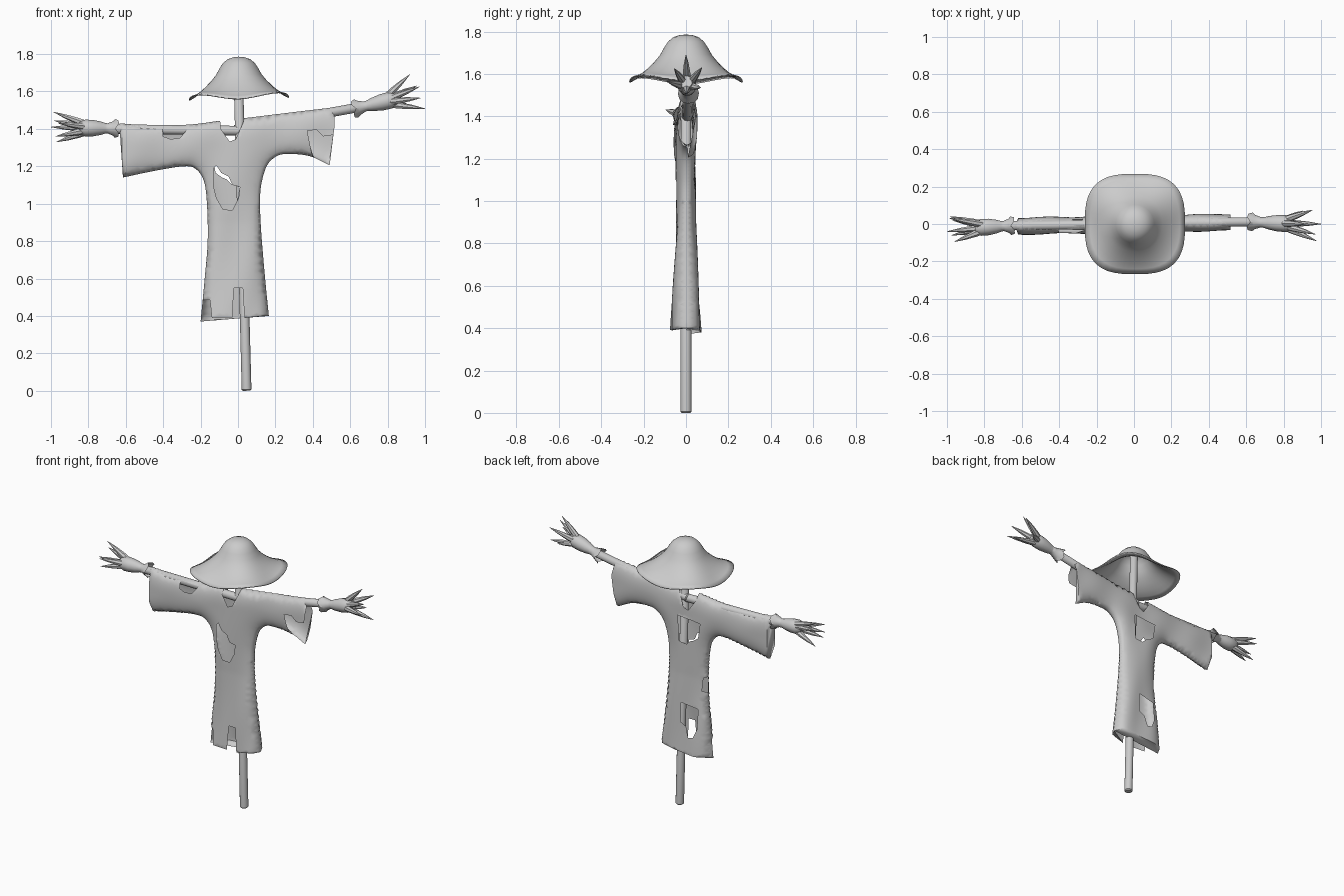
import bpy, bmesh, math
from mathutils import Vector
from mathutils.geometry import delaunay_2d_cdt, intersect_point_line

if "Cube" in bpy.data.objects:
    bpy.data.objects.remove(bpy.data.objects["Cube"])


def finish(name, bm, angle=40):
    bmesh.ops.remove_doubles(bm, verts=bm.verts, dist=1e-4)
    me = bpy.data.meshes.new(name)
    bm.to_mesh(me)
    bm.free()
    for p in me.polygons:
        p.use_smooth = True
    me.set_sharp_from_angle(angle=math.radians(angle))
    ob = bpy.data.objects.new(name, me)
    bpy.context.collection.objects.link(ob)
    return ob


def loft(bm, path, radii, sides=12, jag=0.0, cap_start=True):
    """Round tube through the points of a path, one radius per point."""
    path = [Vector(p) for p in path]
    axis = (path[-1] - path[0]).normalized()
    u = axis.cross(Vector((0, 1, 0.01))).normalized()
    v = axis.cross(u)
    rings = []
    for i, (p, r) in enumerate(zip(path, radii)):
        ring = []
        for k in range(sides):
            a = 2 * math.pi * k / sides
            shift = axis * (jag if i == 0 and k % 3 == 0 else 0)
            ring.append(bm.verts.new(p + (u * math.cos(a) + v * math.sin(a)) * r + shift))
        rings.append(ring)
    for a, b in zip(rings, rings[1:]):
        for k in range(sides):
            j = (k + 1) % sides
            bm.faces.new((a[k], a[j], b[j], b[k]))
    if cap_start:
        bm.faces.new(rings[0][::-1])
    bm.faces.new(rings[-1])
    bmesh.ops.recalc_face_normals(bm, faces=bm.faces)


# Wooden post and the two halves of the cross bar
for name, a, b in (("post", (0.046, 0, 0), (0.0, 0, 1.74)),
                   ("right_bar", (-0.02, 0.005, 1.395), (0.70, 0.012, 1.525)),
                   ("left_bar", (0.02, 0, 1.39), (-0.72, -0.01, 1.4))):
    bm = bmesh.new()
    a, b = Vector(a), Vector(b)
    e = (b - a).normalized() * 0.006
    loft(bm, (a, a + e, b - e, b), (0.02, 0.026, 0.025, 0.02), 14)
    finish(name, bm)

# Gloves: flared ragged cuff, tied wrist, palm and pointed fingers
gloves = {
    "right_glove": ((0.615, 0.012, 1.505), (0.85, 0.0, 1.562),
                    ((0.918, 0.0, 1.69), (0.955, 0.075, 1.63), (0.97, -0.055, 1.625),
                     (0.90, 0.07, 1.535), (0.975, -0.09, 1.565), (1.0, 0.0, 1.508))),
    "left_glove": ((-0.64, -0.008, 1.402), (-0.85, -0.02, 1.405),
                   ((-0.985, 0.03, 1.49), (-0.985, 0.04, 1.445), (-1.0, -0.04, 1.41),
                    (-0.96, -0.095, 1.43), (-0.975, -0.06, 1.36), (-0.97, 0.02, 1.33))),
}
for name, (a, b, tips) in gloves.items():
    bm = bmesh.new()
    a, b = Vector(a), Vector(b)
    steps = (0, 0.14, 0.27, 0.33, 0.45, 0.65, 0.85, 1.0)
    loft(bm, [a.lerp(b, t) for t in steps],
         (0.05, 0.038, 0.027, 0.028, 0.036, 0.044, 0.045, 0.03), 12, 0.018, False)
    for tip in tips:
        tip = Vector(tip)
        axis = (b - a).normalized()
        side = (tip - b) - axis * (tip - b).dot(axis)
        base = b - axis * 0.05 + side * 0.22
        loft(bm, [base.lerp(tip, t) for t in (0, 0.3, 0.65, 1)],
             (0.019, 0.018, 0.012, 0.0012), 7)
    finish(name, bm)

# Wide drooping hat: round crown blending into a rounded-square brim
profile = [(0.03, 1.783), (0.06, 1.773), (0.085, 1.752), (0.103, 1.725), (0.122, 1.69),
           (0.148, 1.658), (0.18, 1.626), (0.21, 1.6), (0.24, 1.578), (0.268, 1.563)]
bm = bmesh.new()
N = 48
top = bm.verts.new((0.003, 0, 1.786))
prev = None
for r, z in profile:
    w = max(0, (r - 0.1) / 0.168)
    ring = []
    for k in range(N):
        a = 2 * math.pi * k / N
        c, s = math.cos(a), math.sin(a)
        square = (abs(c) ** 2.9 + abs(s) ** 2.9) ** (-1 / 2.9)
        rr = r * (1 + (square - 1) * w)
        lift = 0.014 * w * w * (1 - math.cos(4 * a)) + 0.008 * w * c
        ring.append(bm.verts.new((0.005 + rr * c, rr * s, z + lift)))
    for k in range(N):
        j = (k + 1) % N
        if prev:
            bm.faces.new((prev[k], ring[k], ring[j], prev[j]))
        else:
            bm.faces.new((top, ring[k], ring[j]))
    prev = ring
hat = finish("hat", bm)
sol = hat.modifiers.new("thickness", 'SOLIDIFY')
sol.thickness = 0.006


def smooth_line(pts, n=6):
    """Catmull-Rom curve through 2D points."""
    p = [Vector(q) for q in pts]
    p = [p[0] * 2 - p[1]] + p + [p[-1] * 2 - p[-2]]
    out = []
    for a, b, c, d in zip(p, p[1:], p[2:], p[3:]):
        for i in range(n):
            t = i / n
            out.append(0.5 * (2 * b + (c - a) * t + (2 * a - 5 * b + 4 * c - d) * t * t
                              + (3 * b - a - 3 * c + d) * t ** 3))
    return out + [p[-2]]


def inside(q, poly):
    hit = False
    for a, b in zip(poly, poly[1:] + poly[:1]):
        if (a[1] > q[1]) != (b[1] > q[1]):
            if q[0] < a[0] + (q[1] - a[1]) * (b[0] - a[0]) / (b[1] - a[1]):
                hit = not hit
    return hit


# Coat outline seams in (x, z): under right arm, shoulders, under left arm
right_seam = smooth_line([(0.165, 0.40), (0.145, 0.6), (0.124, 0.85), (0.118, 1.0), (0.124, 1.1),
                          (0.153, 1.2), (0.2, 1.25), (0.26, 1.266), (0.38, 1.255), (0.49, 1.205)])
top_seam = smooth_line([(0.512, 1.515), (0.3, 1.49), (0.03, 1.457), (-0.1, 1.443),
                        (-0.25, 1.424), (-0.45, 1.417), (-0.635, 1.43)])
left_seam = smooth_line([(-0.615, 1.14), (-0.45, 1.175), (-0.29, 1.2), (-0.225, 1.185),
                         (-0.182, 1.12), (-0.166, 1.0), (-0.162, 0.8), (-0.178, 0.6), (-0.2, 0.37)])
outline = right_seam + [Vector((0.517, 1.42))] + top_seam + left_seam
seams = [s for line in (right_seam, top_seam, left_seam) for s in zip(line, line[1:])]


def seam_distance(q):
    best = 9
    for a, b in seams:
        p, t = intersect_point_line(q, a, b)
        p = a.lerp(b, min(1, max(0, t)))
        best = min(best, (q - p.to_2d()).length)
    return best


# Neck opening, tears and ragged hem, cut from each side of the cloth
neck = [(-0.1, 1.5), (-0.092, 1.4), (-0.045, 1.332), (-0.012, 1.345), (0.03, 1.44), (0.03, 1.5)]
front_cuts = [neck,
    [(-0.13, 1.19), (-0.115, 1.205), (-0.09, 1.165), (-0.05, 1.145), (-0.03, 1.1), (0.01, 1.09),
     (0.003, 1.03), (-0.03, 0.965), (-0.08, 0.97), (-0.115, 1.03), (-0.132, 1.1)],
    [(-0.035, 0.3), (-0.022, 0.55), (0.025, 0.55), (0.04, 0.3)],
    [(-0.25, 0.485), (-0.15, 0.485), (-0.14, 0.39), (-0.03, 0.392), (-0.03, 0.3), (-0.25, 0.3)],
    [(-0.405, 1.408), (-0.4, 1.36), (-0.36, 1.345), (-0.31, 1.352), (-0.265, 1.405)],
    [(0.37, 1.39), (0.42, 1.395), (0.455, 1.36), (0.56, 1.375), (0.56, 1.1), (0.42, 1.2),
     (0.388, 1.3)]]
back_cuts = [neck,
    [(-0.135, 1.265), (0.03, 1.28), (0.02, 1.11), (-0.035, 1.105), (-0.06, 1.13), (-0.085, 1.14),
     (-0.12, 1.165)],
    [(0.0, 0.71), (-0.12, 0.69), (-0.12, 0.56), (-0.095, 0.5), (-0.06, 0.49), (-0.04, 0.56),
     (0.0, 0.58)],
    [(-0.22, 0.9), (-0.145, 0.9), (-0.138, 0.81), (-0.22, 0.77)],
    [(-0.34, 1.46), (-0.33, 1.395), (-0.275, 1.4), (-0.265, 1.46)]]

# Sample points: even grid plus rows hugging the seams
samples = []
for i in range(60):
    for j in range(58):
        q = Vector((-0.64 + 0.02 * i, 0.37 + 0.02 * (j + 0.5 * (i % 2))))
        if inside(q, outline) and seam_distance(q) > 0.024:
            samples.append(q)
for a, b in seams:
    n = Vector((a.y - b.y, b.x - a.x)).normalized()
    for off in (0.002, 0.007, 0.016):
        q = (a + b) / 2 + n * off
        if inside(q, outline):
            samples.append(q)

bm = bmesh.new()
for sign, cuts in ((-1, front_cuts), (1, back_cuts)):
    pts, edges = [], []
    for loop in [outline] + cuts:
        s = len(pts)
        pts += [Vector(p) for p in loop]
        edges += [(s + k, s + (k + 1) % len(loop)) for k in range(len(loop))]
    res = delaunay_2d_cdt(pts + samples, edges, [], 0, 1e-5)
    made = {}
    for f in res[2]:
        c = sum((res[0][k] for k in f), Vector((0, 0))) / len(f)
        if not inside(c, outline) or any(inside(c, h) for h in cuts):
            continue
        for k in f:
            if k not in made:
                x, z = res[0][k]
                t = min(1, seam_distance(res[0][k]) / 0.125)
                depth = 0.045 + 0.052 * max(0, 0.9 - z) ** 1.1
                fold = 1 + 0.07 * math.sin(22 * x + 9 * z * sign)
                y = 0.018 * x + sign * depth * fold * (1 - (1 - t) ** 2.4) ** (1 / 2.4)
                made[k] = bm.verts.new((x, y, z))
        bm.faces.new([made[k] for k in (f if sign < 0 else reversed(f))])
finish("coat", bm, 60)
